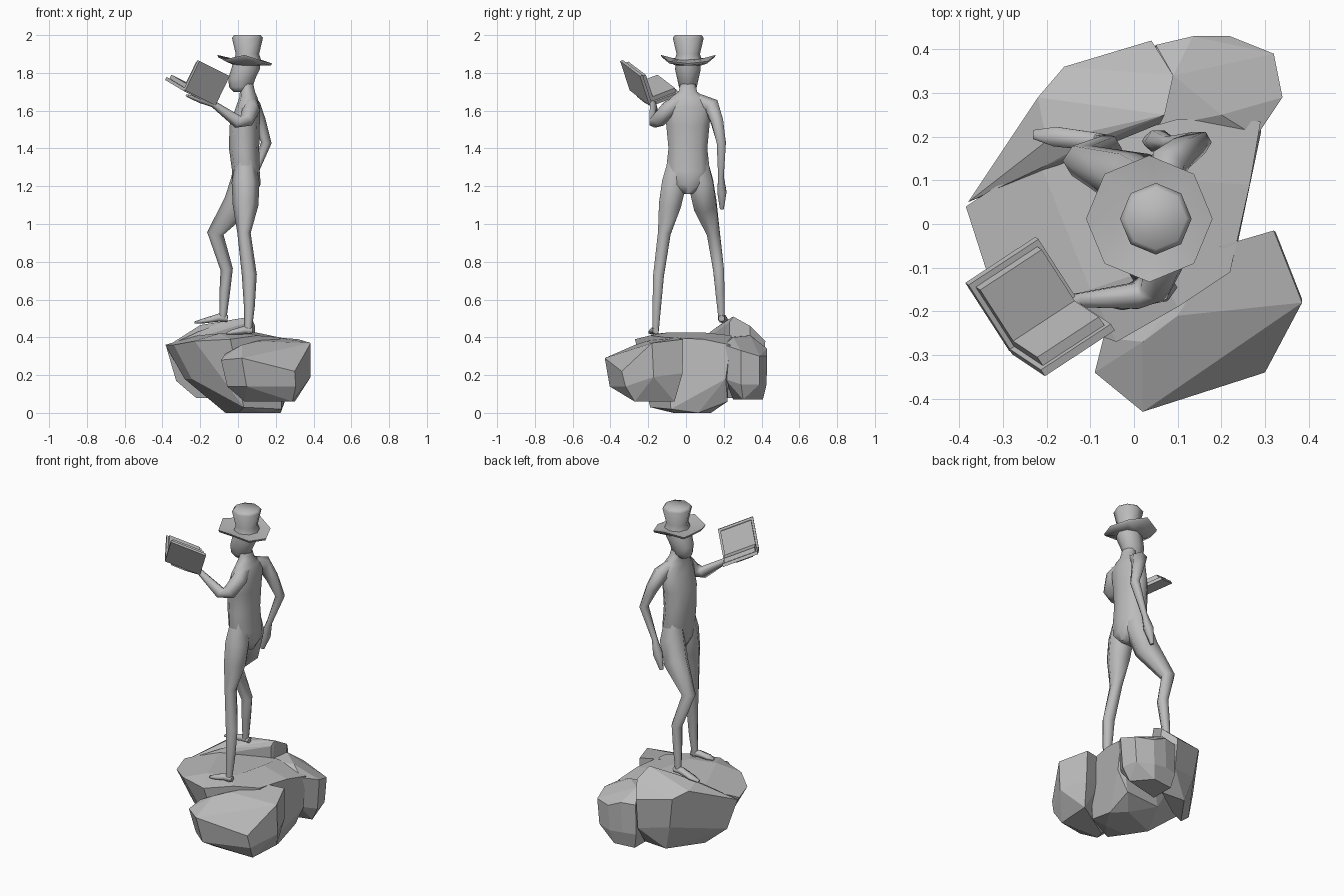
import bpy, bmesh, math
from mathutils import Vector

cube = bpy.data.objects.get("Cube")
if cube:
    bpy.data.objects.remove(cube, do_unlink=True)

stone_grey = bpy.data.materials.new("plain grey")
stone_grey.use_nodes = True
GREY = (0.5, 0.5, 0.5, 1)
stone_grey.diffuse_color = GREY
stone_grey.node_tree.nodes["Principled BSDF"].inputs["Base Color"].default_value = GREY


def finish(name, bm, smooth=None):
    """Turn a bmesh into a named grey object, smooth below the given angle."""
    bmesh.ops.recalc_face_normals(bm, faces=bm.faces)
    mesh = bpy.data.meshes.new(name)
    bm.to_mesh(mesh)
    bm.free()
    mesh.materials.append(stone_grey)
    obj = bpy.data.objects.new(name, mesh)
    bpy.context.collection.objects.link(obj)
    if smooth:
        bpy.ops.object.select_all(action='DESELECT')
        obj.select_set(True)
        bpy.context.view_layer.objects.active = obj
        bpy.ops.object.shade_smooth_by_angle(angle=math.radians(smooth))
    return obj


def skin_rings(bm, rings):
    """Bridge consecutive vertex rings and cap both ends."""
    sides = len(rings[0])
    for low, high in zip(rings, rings[1:]):
        for i in range(sides):
            j = (i + 1) % sides
            bm.faces.new((low[i], low[j], high[j], high[i]))
    bm.faces.new(rings[0])
    bm.faces.new(rings[-1])


def column(name, sections, sides=8, smooth=60):
    """Stack horizontal ellipses given as (z, x, y, x radius, y radius)."""
    bm = bmesh.new()
    rings = []
    for z, x, y, rx, ry in sections:
        angles = [math.tau * i / sides for i in range(sides)]
        rings.append([bm.verts.new((x + rx * math.cos(a), y + ry * math.sin(a), z))
                      for a in angles])
    skin_rings(bm, rings)
    return finish(name, bm, smooth)


def limb(name, path, sides=6):
    """Sweep a tapered tube along (x, y, z, radius, flatness) points."""
    bm = bmesh.new()
    points = [Vector(p[:3]) for p in path]
    rings = []
    for i, (centre, p) in enumerate(zip(points, path)):
        before, after = points[max(i - 1, 0)], points[min(i + 1, len(points) - 1)]
        along = (after - before).normalized()
        side = along.cross(Vector((0, 1, 0))).normalized()
        across = along.cross(side)
        ring = []
        for k in range(sides):
            a = math.tau * k / sides
            offset = side * math.cos(a) * p[4] + across * math.sin(a)
            ring.append(bm.verts.new(centre + offset * p[3]))
        rings.append(ring)
    skin_rings(bm, rings)
    return finish(name, bm, 80)


def slab(name, corner, u, v, w):
    """Box spanned by three edge vectors."""
    bm = bmesh.new()
    rings = [[bm.verts.new(corner + e + lift) for e in (u * 0, u, u + v, v)]
             for lift in (w * 0, w)]
    skin_rings(bm, rings)
    return finish(name, bm)


def rock(name, rim, bumps, base, middle, foot, lean=(0, 0)):
    """Convex boulder: rim, extra corners, and a shrunken base that leans aside."""
    bm = bmesh.new()
    rim = [Vector(p) for p in rim]
    centre = sum(rim, Vector()) / len(rim)
    lean = Vector((*lean, 0))
    for p in rim:
        bm.verts.new(p)
        belly = centre.lerp(p, middle) + lean * 0.4
        bm.verts.new((belly.x, belly.y, max(p.z - 0.18, base + 0.08)))
    for p in rim[::2]:
        under = centre.lerp(p, foot) + lean
        bm.verts.new((under.x, under.y, base))
    for p in bumps:
        bm.verts.new(p)
    hull = bmesh.ops.convex_hull(bm, input=bm.verts)
    spare = set(hull["geom_interior"] + hull["geom_unused"])
    bmesh.ops.delete(bm, geom=[g for g in spare if isinstance(g, bmesh.types.BMVert)],
                     context='VERTS')
    bmesh.ops.dissolve_limit(bm, angle_limit=math.radians(9),
                             verts=bm.verts, edges=bm.edges)
    return finish(name, bm)


# Boulders
rock("main_boulder",
     [(-0.385, 0.04, 0.36), (-0.22, 0.15, 0.41), (0.1, 0.24, 0.41), (0.29, 0.235, 0.36),
      (0.265, 0.09, 0.39), (0.22, -0.11, 0.4), (0.1, -0.19, 0.41), (-0.04, -0.27, 0.39),
      (-0.23, -0.2, 0.38), (-0.34, -0.1, 0.36)],
     [(0.05, -0.1, 0.425), (-0.1, -0.15, 0.42), (0.1, 0.1, 0.425),
      (0.03, -0.19, 0.03), (0.23, -0.08, 0.02), (0.23, 0.22, 0.06), (0.0, 0.2, 0.06)],
     0.0, 0.85, 0.45, (0.12, 0.03))
rock("front_boulder",
     [(-0.09, -0.34, 0.28), (0.02, -0.43, 0.29), (0.3, -0.34, 0.22), (0.385, -0.18, 0.37),
      (0.32, -0.015, 0.39), (0.2, -0.05, 0.4), (-0.07, -0.26, 0.31)],
     [(0.1, -0.21, 0.38), (0.02, -0.27, 0.36)], 0.06, 0.93, 0.65, (0.04, 0.03))
rock("back_boulder",
     [(-0.38, 0.05, 0.35), (-0.22, 0.29, 0.45), (-0.16, 0.36, 0.41), (0.04, 0.42, 0.38),
      (0.09, 0.34, 0.46), (0.06, 0.23, 0.48), (-0.21, 0.13, 0.43)],
     [(-0.2, 0.19, 0.465), (0.07, 0.25, 0.51), (-0.08, 0.2, 0.48)],
     0.08, 0.88, 0.6, (0.05, 0))
rock("rear_corner_boulder",
     [(0.05, 0.41, 0.34), (0.135, 0.43, 0.34), (0.22, 0.43, 0.3), (0.32, 0.39, 0.3),
      (0.34, 0.29, 0.33), (0.28, 0.2, 0.36), (0.05, 0.22, 0.4)],
     [(0.09, 0.34, 0.41), (0.2, 0.25, 0.4)], 0.07, 0.96, 0.75, (-0.02, 0))

# Body
column("torso", [(1.16, 0.045, 0.01, 0.05, 0.03), (1.21, 0.045, 0.01, 0.075, 0.1),
                 (1.28, 0.042, 0.01, 0.073, 0.122), (1.4, 0.032, 0.01, 0.08, 0.108),
                 (1.52, 0.035, 0.01, 0.08, 0.12), (1.62, 0.053, 0.01, 0.064, 0.13),
                 (1.67, 0.055, 0.01, 0.048, 0.095), (1.7, 0.05, 0.01, 0.04, 0.052),
                 (1.74, 0.045, 0.01, 0.036, 0.042)], 10)
column("head", [(1.7, 0.01, 0.01, 0.035, 0.03), (1.725, 0.015, 0.01, 0.062, 0.047),
                (1.77, 0.02, 0.01, 0.072, 0.057), (1.82, 0.04, 0.01, 0.076, 0.068),
                (1.89, 0.05, 0.01, 0.065, 0.06)])

# Legs and feet, rooted inside the hips so they run on from the torso
limb("right_leg", [(0.04, -0.045, 1.34, 0.055, 0.95), (0.04, -0.062, 1.22, 0.075, 0.98),
                   (0.04, -0.085, 1.1, 0.068, 1), (0.032, -0.115, 0.95, 0.039, 0.9),
                   (0.06, -0.145, 0.73, 0.033, 1.2), (0.06, -0.155, 0.56, 0.026, 1.1),
                   (0.052, -0.162, 0.42, 0.019, 1)])
limb("right_foot", [(0.075, -0.16, 0.435, 0.018, 1), (0.03, -0.165, 0.438, 0.024, 0.9),
                    (-0.03, -0.175, 0.427, 0.026, 0.5), (-0.06, -0.18, 0.42, 0.012, 0.5)])
limb("left_leg", [(0.04, 0.065, 1.34, 0.055, 0.95), (0.035, 0.078, 1.22, 0.076, 1),
                  (-0.005, 0.102, 1.1, 0.069, 1.1), (-0.12, 0.145, 0.95, 0.04, 1.1),
                  (-0.06, 0.172, 0.76, 0.033, 1), (-0.07, 0.18, 0.64, 0.028, 1),
                  (-0.08, 0.188, 0.5, 0.019, 1)])
limb("left_foot", [(-0.055, 0.188, 0.5, 0.018, 1), (-0.1, 0.19, 0.505, 0.024, 0.9),
                   (-0.18, 0.2, 0.487, 0.026, 0.5), (-0.23, 0.205, 0.478, 0.012, 0.5)])

# Arms and hands, rooted inside the shoulders
limb("right_arm", [(0.06, -0.03, 1.65, 0.04, 1), (0.07, -0.09, 1.61, 0.048, 1),
                   (0.045, -0.145, 1.55, 0.04, 1), (0.0, -0.165, 1.54, 0.034, 1),
                   (-0.13, -0.175, 1.635, 0.018, 1), (-0.2, -0.2, 1.655, 0.03, 0.5),
                   (-0.27, -0.25, 1.68, 0.014, 0.5)])
limb("left_arm", [(0.06, 0.07, 1.655, 0.034, 1), (0.075, 0.135, 1.625, 0.045, 1),
                  (0.112, 0.165, 1.54, 0.037, 1), (0.15, 0.187, 1.43, 0.028, 1),
                  (0.08, 0.185, 1.25, 0.017, 1), (0.055, 0.19, 1.17, 0.028, 1.1),
                  (0.03, 0.19, 1.08, 0.012, 1)])

# Hat: flared crown and a brim curled up at the sides and in front
HAT_X, HAT_Y = 0.05, 0.012
column("hat_crown", [(z, HAT_X, HAT_Y, r, r) for z, r in
                     ((1.86, 0.075), (1.9, 0.062), (1.985, 0.082), (2.0, 0.07))], 8, 100)
bm = bmesh.new()
rings = []
for radius, lift, curl, shift in ((0.07, 1.87, 0, 0), (0.145, 1.85, 0.045, 0.015),
                                  (0.14, 1.838, 0.045, 0.015), (0.07, 1.84, 0, 0)):
    ring = []
    for i in range(8):
        a = math.tau * i / 8
        rise = math.sin(a) ** 4 + max(-math.cos(a), 0) ** 4
        ring.append(bm.verts.new((HAT_X - shift + radius * math.cos(a),
                                  HAT_Y + radius * math.sin(a), lift + curl * rise)))
    rings.append(ring)
skin_rings(bm, rings)
finish("hat_brim", bm, 80)

# Open book: two covers at right angles along a hinge, each with a page block
hinge = Vector((-0.283, -0.292, 1.71))
length = Vector((0.16, 0.105, -0.08))
leaves = {"lying": Vector((-0.10, 0.155, 0.06)), "standing": Vector((0.075, -0.05, 0.155))}
for label, other in (("lying", "standing"), ("standing", "lying")):
    reach = leaves[label]
    inward = leaves[other].normalized()
    slab(label + "_cover", hinge - inward * 0.008, length, reach, inward * 0.018)
    slab(label + "_pages", hinge + length * 0.06 + inward * 0.01,
         length * 0.88, reach * 0.93, inward * 0.024)
